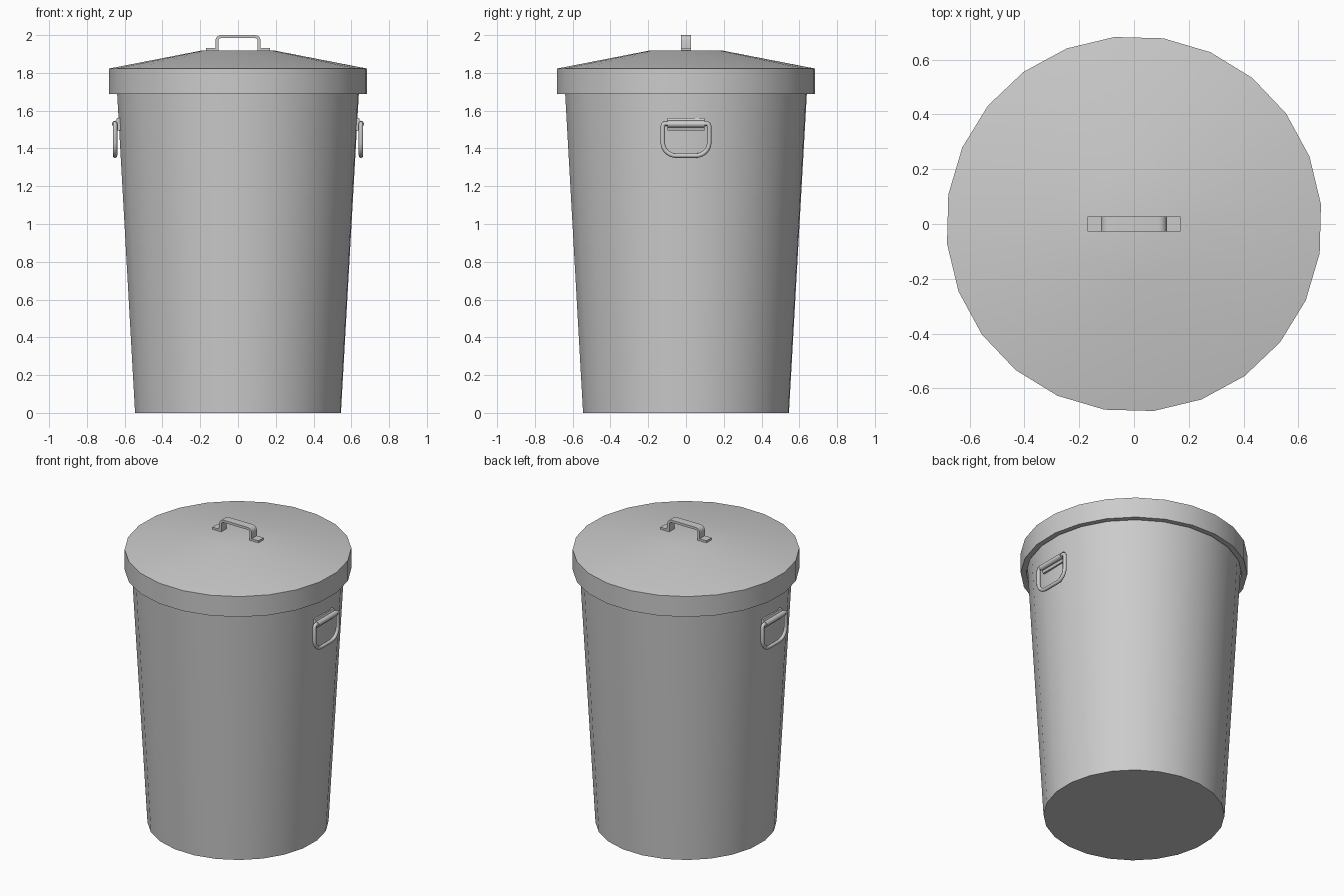
import bpy, bmesh
from math import cos, sin, pi, radians

if "Cube" in bpy.data.objects:
    bpy.data.objects.remove(bpy.data.objects["Cube"])

SIDES, TURN = 24, radians(6)


def finish(name, bm, angle=35):
    bmesh.ops.recalc_face_normals(bm, faces=bm.faces)
    me = bpy.data.meshes.new(name)
    bm.to_mesh(me)
    bm.free()
    ob = bpy.data.objects.new(name, me)
    bpy.context.collection.objects.link(ob)
    smooth(ob, angle)
    return ob


def smooth(ob, angle):
    bpy.ops.object.select_all(action='DESELECT')
    ob.select_set(True)
    bpy.context.view_layer.objects.active = ob
    bpy.ops.object.shade_smooth_by_angle(angle=radians(angle))


def lathe(name, profile, angle):
    """Turn (radius, z) points round z and close both ends with a flat face."""
    bm = bmesh.new()
    rings = [[bm.verts.new((r * cos(TURN + 2 * pi * i / SIDES),
                            r * sin(TURN + 2 * pi * i / SIDES), z))
              for i in range(SIDES)] for r, z in profile]
    for a, b in zip(rings, rings[1:]):
        for i in range(SIDES):
            j = (i + 1) % SIDES
            bm.faces.new((a[i], a[j], b[j], b[i]))
    bm.faces.new(rings[0])
    bm.faces.new(rings[-1])
    return finish(name, bm, angle)


def arc(cx, cz, r, start, end, n=5):
    return [(cx + r * cos(radians(start + (end - start) * i / n)),
             cz + r * sin(radians(start + (end - start) * i / n))) for i in range(n + 1)]


# Tapered bin body and shallow conical lid with a deep rim
lathe("bin_body", [(0.548, 0), (0.645, 1.72)], 35)
lathe("lid", [(0.62, 1.72), (0.648, 1.72), (0.652, 1.687), (0.686, 1.687),
              (0.686, 1.823), (0.195, 1.918)], 30)

# Lid handle: bent strap with two feet, extruded across y
half_top = [(0.17, 1.932), (0.12, 1.932)] + arc(0.09, 1.97, 0.03, 0, 90)
half_low = arc(0.09, 1.97, 0.014, 90, 0) + [(0.104, 1.915), (0.17, 1.915)]
right = half_top + half_low
n = len(half_top)
bm = bmesh.new()
for s in (1, -1):
    grid = [[bm.verts.new((s * x, y, z)) for x, z in right] for y in (-0.027, 0.027)]
    low = list(reversed(range(n, len(right))))
    # matching inner points for each outer point: foot, elbow, then bend
    for k in range(len(right) - 1):
        if k != n - 1:
            bm.faces.new((grid[0][k], grid[0][k + 1], grid[1][k + 1], grid[1][k]))
    bm.faces.new((grid[0][0], grid[1][0], grid[1][-1], grid[0][-1]))
    for g in grid:
        for k in range(n - 1):
            bm.faces.new((g[k], g[k + 1], g[low[k + 1]], g[low[k]]))
    if s == 1:
        first = grid
    else:
        # straight grip joining the two halves
        loop = lambda g: [g[0][n - 1], g[1][n - 1], g[1][n], g[0][n]]
        a, b = loop(first), loop(grid)
        for k in range(4):
            bm.faces.new((a[k], a[(k + 1) % 4], b[(k + 1) % 4], b[k]))
finish("lid_handle", bm, 35)

# Side handles: D-shaped ring hanging from a hinge sleeve and plate
path = (arc(0.108, 1.517, 0.015, 90, 0, 3) + arc(0.053, 1.432, 0.07, 0, -90, 7)
        + arc(-0.053, 1.432, 0.07, -90, -180, 7) + arc(-0.108, 1.517, 0.015, 180, 90, 3))
for s, side in ((1, "right"), (-1, "left")):
    cu = bpy.data.curves.new(side + "_ring", 'CURVE')
    cu.dimensions = '3D'
    cu.bevel_depth = 0.012
    cu.bevel_resolution = 2
    sp = cu.splines.new('POLY')
    sp.points.add(len(path) - 1)
    for p, (y, z) in zip(sp.points, path):
        p.co = (s * 0.651, y, z, 1)
    sp.use_cyclic_u = True
    ob = bpy.data.objects.new(side + "_ring", cu)
    bpy.context.collection.objects.link(ob)
    bpy.ops.object.select_all(action='DESELECT')
    ob.select_set(True)
    bpy.context.view_layer.objects.active = ob
    bpy.ops.object.convert(target='MESH')
    smooth(bpy.context.object, 50)

    # sleeve profile in (x, z): flat plate wrapped over the ring's top bar
    prof = [(0.615, 1.495), (0.638, 1.495)] + arc(0.649, 1.529, 0.018, -110, 100, 8) \
        + [(0.641, 1.56), (0.615, 1.56)]
    bm = bmesh.new()
    f = bm.faces.new([bm.verts.new((s * x, -0.098, z)) for x, z in prof])
    ext = bmesh.ops.extrude_face_region(bm, geom=[f], use_keep_orig=True)
    for v in ext["geom"]:
        if isinstance(v, bmesh.types.BMVert):
            v.co.y = 0.098
    finish(side + "_hinge", bm, 35)
